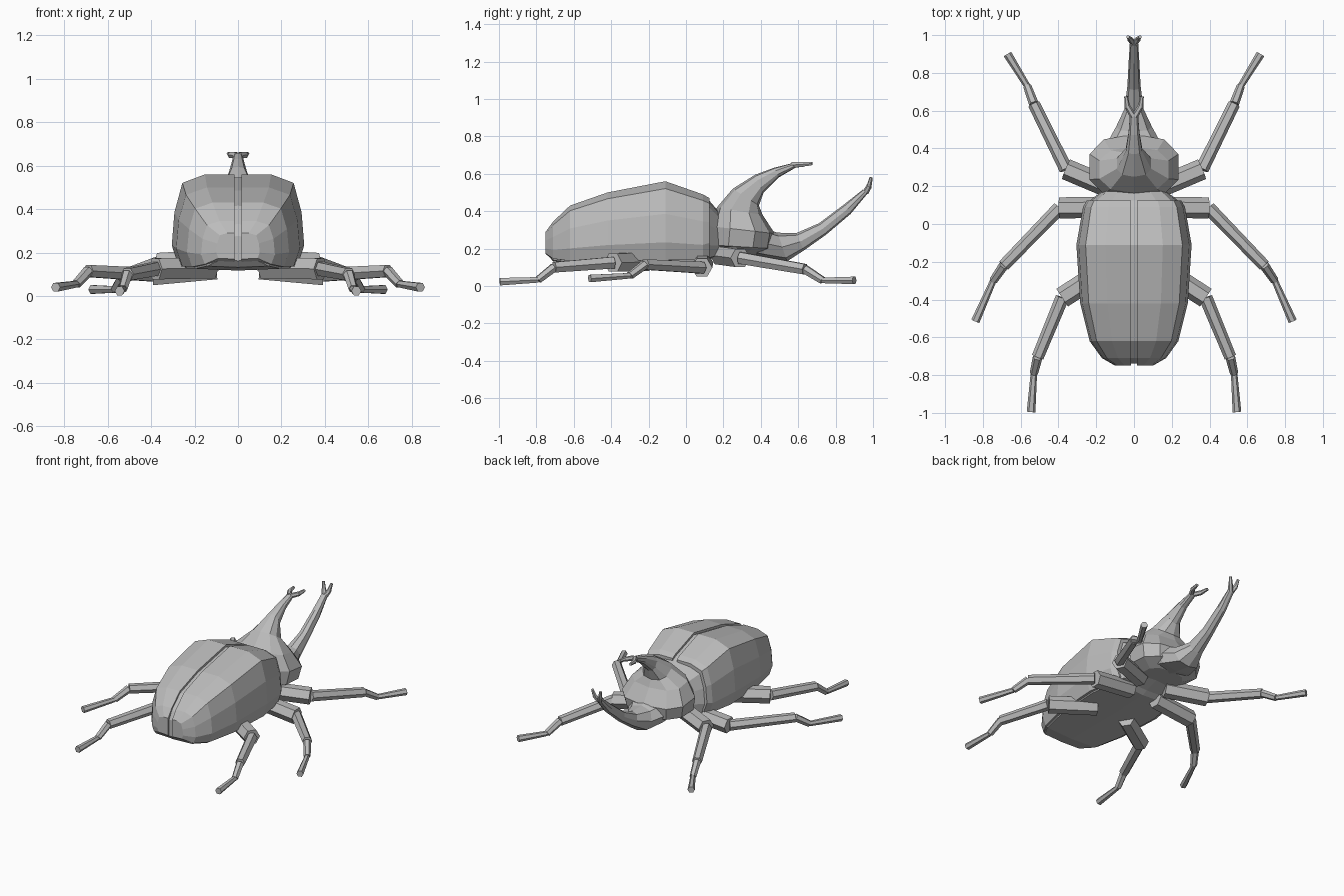
import bpy, bmesh, math
from mathutils import Vector

if "Cube" in bpy.data.objects:
    bpy.data.objects.remove(bpy.data.objects["Cube"])

shell = bpy.data.materials.new("shell_grey")
shell.diffuse_color = (0.5, 0.5, 0.5, 1)
shell.use_nodes = True
shell.node_tree.nodes["Principled BSDF"].inputs["Base Color"].default_value = shell.diffuse_color


def make(name, lofts, mirror=False):
    """One object from several closed lofts, each a list of point rings."""
    bm = bmesh.new()
    for rings in lofts:
        rows = [[bm.verts.new(p) for p in ring] for ring in rings]
        n = len(rows[0])
        for a, b in zip(rows, rows[1:]):
            for i in range(n):
                j = (i + 1) % n
                bm.faces.new((a[i], a[j], b[j], b[i]))
        bm.faces.new(rows[0])
        bm.faces.new(rows[-1])
    bmesh.ops.recalc_face_normals(bm, faces=bm.faces)
    me = bpy.data.meshes.new(name)
    bm.to_mesh(me)
    bm.free()
    me.materials.append(shell)
    ob = bpy.data.objects.new(name, me)
    bpy.context.collection.objects.link(ob)
    if mirror:
        ob.modifiers.new("mirror", "MIRROR").use_mirror_merge = False
    return ob


def beam(a, b, r0, r1, n=6):
    """Tapered prism between two points."""
    a, b = Vector(a), Vector(b)
    d = (b - a).normalized()
    side = d.cross(Vector((0, 0, 1))).normalized()
    up = side.cross(d)
    angles = [2 * math.pi * i / n for i in range(n)]
    return [[c + r * (side * math.cos(t) + up * math.sin(t)) for t in angles]
            for c, r in ((a, r0), (b, r1))]


def oval_rings(spec, n=10, power=0.8):
    """Rounded rings, each spanning two (y, z) points with a half-width."""
    rings = []
    for y0, z0, y1, z1, w in spec:
        ring = []
        for i in range(n):
            t = 2 * math.pi * i / n
            c, s = math.cos(t), math.sin(t)
            x = math.copysign(abs(s) ** power, s) * w
            k = (1 + math.copysign(abs(c) ** power, c)) / 2
            ring.append((x, y0 + (y1 - y0) * k, z0 + (z1 - z0) * k))
        rings.append(ring)
    return rings


# Wing cases: (y, half-width, bottom, top) with a boxy half section
body = [(0.125, 0.25, 0.15, 0.47), (0.09, 0.27, 0.13, 0.49),
        (-0.11, 0.305, 0.125, 0.56), (-0.42, 0.285, 0.125, 0.50),
        (-0.62, 0.235, 0.125, 0.43), (-0.71, 0.17, 0.14, 0.345),
        (-0.75, 0.10, 0.17, 0.29)]
section = [(0.5, 1.0), (0.84, 0.91), (0.96, 0.6), (1.0, 0.25), (0.9, 0.03)]


def case_ring(y, w, lo, hi):
    half = [(w * fx, y, lo + (hi - lo) * fz) for fx, fz in section]
    return [(0.016, y, hi)] + half + [(0.016, y, lo)]


make("wing_case", [[case_ring(*r) for r in body]], mirror=True)


# Abdomen core, showing in the seam and under the belly
def core_ring(y, w, lo, hi):
    w, lo, hi = w * 0.93, lo - 0.008, hi - 0.014
    right = [(w * fx, y, lo + (hi - lo) * fz * 0.97) for fx, fz in section]
    left = [(-x, y, z) for x, y, z in reversed(right)]
    return [(0, y, hi)] + right + [(0, y, lo)] + left


make("abdomen", [[core_ring(*r) for r in
                  [(0.22, 0.12, 0.18, 0.36)] + body[:-1] + [(-0.738, 0.1, 0.17, 0.29)]]])

# Thorax shield sweeping up into the upper horn
thorax = [(0.17, 0.175, 0.38, 0.165, 0.14), (0.125, 0.22, 0.46, 0.20, 0.225),
          (0.13, 0.32, 0.475, 0.28, 0.245), (0.165, 0.42, 0.41, 0.38, 0.19),
          (0.25, 0.52, 0.39, 0.43, 0.095), (0.37, 0.595, 0.415, 0.50, 0.045),
          (0.47, 0.632, 0.495, 0.58, 0.03), (0.58, 0.66, 0.59, 0.635, 0.022)]
make("thorax_and_upper_horn", [oval_rings(thorax)])
make("upper_horn_prong", [beam((0.004, 0.57, 0.647), (0.036, 0.625, 0.65), 0.017, 0.015),
                          beam((0.034, 0.615, 0.65), (0.042, 0.675, 0.655), 0.015, 0.010)],
     mirror=True)

# Head carrying the long lower horn
head = [(0.33, 0.17, 0.32, 0.32, 0.17), (0.42, 0.15, 0.41, 0.31, 0.15),
        (0.54, 0.132, 0.49, 0.285, 0.095), (0.63, 0.19, 0.59, 0.283, 0.05),
        (0.75, 0.275, 0.71, 0.335, 0.035), (0.88, 0.385, 0.85, 0.44, 0.028),
        (0.975, 0.50, 0.945, 0.515, 0.022)]
make("head_and_lower_horn", [oval_rings(head, n=8)])
make("lower_horn_prong", [beam((0.005, 0.96, 0.50), (0.022, 0.98, 0.535), 0.017, 0.015),
                          beam((0.02, 0.978, 0.53), (0.032, 0.99, 0.58), 0.014, 0.009)],
     mirror=True)

# Legs: hip, thigh, shin link and foot, given by their joints
legs = {
    "front_leg": [(0.10, 0.18, 0.165), (0.36, 0.29, 0.15), (0.53, 0.635, 0.09),
                  (0.565, 0.73, 0.03), (0.67, 0.90, 0.03)],
    "middle_leg": [(0.10, 0.09, 0.125), (0.395, 0.085, 0.098), (0.69, -0.22, 0.115),
                   (0.745, -0.30, 0.055), (0.84, -0.515, 0.04)],
    "rear_leg": [(0.12, -0.22, 0.13), (0.38, -0.39, 0.125), (0.51, -0.705, 0.10),
                 (0.53, -0.79, 0.033), (0.545, -0.995, 0.023)],
}
radii = [(0.056, 0.056), (0.036, 0.032), (0.026, 0.022), (0.017, 0.023)]
for name, joints in legs.items():
    parts = [beam(a, b, *r) for a, b, r in zip(joints, joints[1:], radii)]
    make(name, parts, mirror=True)
